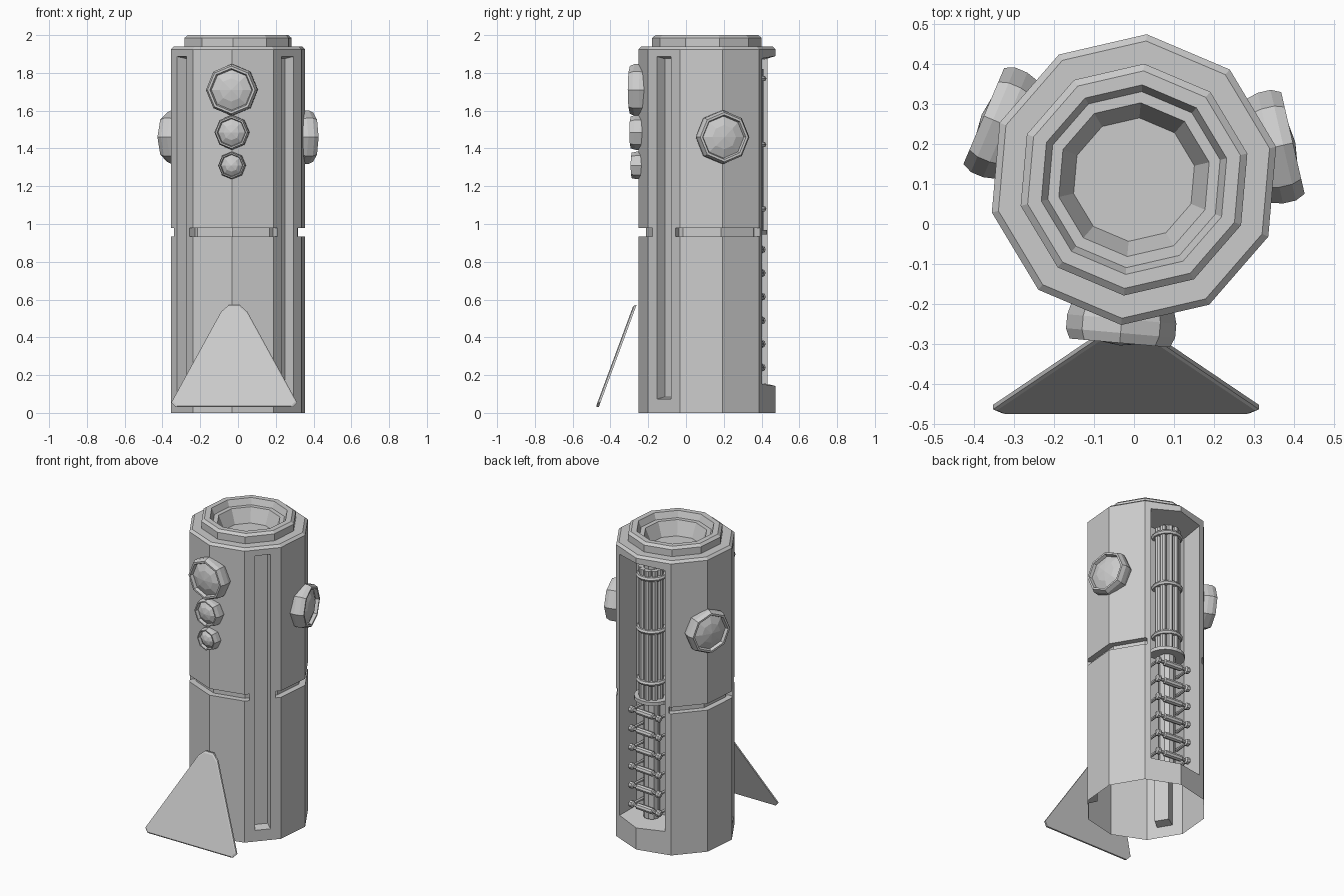
import bpy, bmesh
from math import sin, cos, pi, radians
from mathutils import Matrix, Vector

if "Cube" in bpy.data.objects:
    bpy.data.objects.remove(bpy.data.objects["Cube"])

# The tower is turned five degrees and sits slightly behind the origin
FRAME = Matrix.Translation((0, 0.111, 0)) @ Matrix.Rotation(radians(-5), 4, 'Z')
R = 0.365


def add(name, bm, matrix=None):
    bmesh.ops.recalc_face_normals(bm, faces=bm.faces)
    me = bpy.data.meshes.new(name)
    bm.to_mesh(me)
    bm.free()
    ob = bpy.data.objects.new(name, me)
    ob.matrix_world = FRAME if matrix is None else matrix
    bpy.context.collection.objects.link(ob)
    return ob


def loft(name, rings, matrix=None):
    """Skin equal-length rings of points and cap both ends."""
    bm = bmesh.new()
    vs = [[bm.verts.new(p) for p in ring] for ring in rings]
    n = len(vs[0])
    for a, b in zip(vs, vs[1:]):
        for i in range(n):
            j = (i + 1) % n
            bm.faces.new((a[i], a[j], b[j], b[i]))
    bm.faces.new(vs[0])
    bm.faces.new(vs[-1])
    return add(name, bm, matrix)


def lathe(name, profile, n, start=0.0, matrix=None):
    return loft(name, [[(r * cos(start + 2 * pi * i / n), r * sin(start + 2 * pi * i / n), z)
                        for i in range(n)] for r, z in profile], matrix)


def prism(name, outline, z0, z1):
    return loft(name, [[(x, y, z) for x, y in outline] for z in (z0, z1)])


def decagon(deg, r):
    """Point on a decagon of radius r that has a corner at 90 degrees."""
    off = (deg - 90) % 36 - 18
    d = r * cos(radians(18)) / cos(radians(off))
    return d * cos(radians(deg)), d * sin(radians(deg))


def facing(deg, dist=0.0, z=0.0):
    """Local z points outward at this angle, local x points up."""
    n = Vector((cos(radians(deg)), sin(radians(deg)), 0))
    up = Vector((0, 0, 1))
    m = Matrix((up, n.cross(up), n)).transposed().to_4x4()
    m.translation = n * dist + up * z
    return FRAME @ m


# Ten-sided tower with stepped cap and well
body = lathe("tower_body", [(R, 0), (R, 1.925), (0.348, 1.94), (0.291, 1.94), (0.291, 1.985),
                            (0.273, 2.0), (0.238, 2.0), (0.221, 1.96), (0.193, 1.96), (0.155, 1.87)],
             10, pi / 2)

# Cutters: vertical slots, horizontal grooves, rear bay
cutters = []
for deg in (-36, -144):
    rings = []
    for d, w, z0, z1 in ((0.44, 0.056, 0.055, 1.905), (0.29, 0.044, 0.085, 1.875)):
        rings.append([(z0, -w, d), (z0, w, d), (z1, w, d), (z1, -w, d)])
    cutters.append(loft("slot_cutter", rings, facing(deg)))

side = [-23, -18, 18, 54, 56]
for angles in ([-131, -126, -90, -54, -49], side, [180 - a for a in side]):
    outline = [decagon(a, 0.42) for a in angles] + [decagon(a, 0.325) for a in reversed(angles)]
    cutters.append(prism("groove_cutter", outline, 0.935, 0.978))

rings = []
for y, w, z0, z1 in ((0.5, 0.203, 0.12, 1.92), (0.17, 0.16, 0.175, 1.845)):
    rings.append([(-w, y, z0), (w, y, z0), (w, y, z1), (-w, y, z1)])
cutters.append(loft("bay_cutter", rings))

for c in cutters:
    c.hide_render = True
    mod = body.modifiers.new("cut", 'BOOLEAN')
    mod.operation = 'DIFFERENCE'
    mod.solver = 'EXACT'
    mod.object = c

# Apply the cuts, remove the cutters and open the underside
bpy.context.view_layer.update()
deps = bpy.context.evaluated_depsgraph_get()
mesh = bpy.data.meshes.new_from_object(body.evaluated_get(deps))
body.modifiers.clear()
body.data = mesh
for c in cutters:
    bpy.data.objects.remove(c)
bm = bmesh.new()
bm.from_mesh(mesh)
under = [f for f in bm.faces if all(v.co.z < 1e-4 for v in f.verts)]
bmesh.ops.delete(bm, geom=under, context='FACES')
bm.to_mesh(mesh)
bm.free()


# Octagonal lamps with faceted lenses
def lamp(name, deg, z, r, front):
    lathe(name, [(0.94 * r, 0.32), (r, 0.35), (r, front - 0.025), (0.92 * r, front), (0.83 * r, front),
                 (0.78 * r, front - 0.02), (0.45 * r, front - 0.002), (0.002, front + 0.006)],
          8, 0, facing(deg, 0, z))


for name, z, r, front in (("large", 1.71, 0.137, 0.41), ("medium", 1.485, 0.092, 0.405),
                          ("small", 1.31, 0.073, 0.40)):
    lamp("front_lamp_" + name, -90, z, r, front)
lamp("right_lamp", 18, 1.46, 0.142, 0.408)
lamp("left_lamp", 162, 1.46, 0.142, 0.408)

# Machinery column in the rear bay
CY = 0.22


def at(x, y, z):
    return FRAME @ Matrix.Translation((x, y, z))


lathe("bay_core", [(0.05, 0.17), (0.05, 1.84)], 10, 0, at(0, CY, 0))
for i in range(6):
    a = radians(-5 + 38 * i)
    lathe("bay_pipe", [(0.021, 0.95), (0.021, 1.82)], 8, 0,
          at(0.06 * cos(a), CY + 0.06 * sin(a), 0))
for z in (1.08, 1.42, 1.77):
    lathe("pipe_clamp", [(0.07, z - 0.013), (0.089, z - 0.013), (0.096, z),
                         (0.089, z + 0.013), (0.07, z + 0.013)], 16, 0, at(0, CY, 0))
half_disc = [(0.115 * cos(pi * i / 10), 0.21 + 0.11 * sin(pi * i / 10)) for i in range(11)]
prism("bay_shelf", half_disc + [(-0.115, 0.165), (0.115, 0.165)], 0.945, 0.968)

# Row of cross rods with fat middles and knob ends
rod = [(0.012, 0.123), (0.022, 0.115), (0.022, 0.095), (0.011, 0.088), (0.011, 0.065),
       (0.02, 0.06), (0.02, 0.0)]
rod_profile = [(r, -x) for r, x in rod] + [(r, x) for r, x in reversed(rod[:-1])]
for i in range(6):
    z = 0.865 - 0.125 * i
    lathe("cross_rod", rod_profile, 8, 0, at(0, 0.28, z) @ Matrix.Rotation(pi / 2, 4, 'Y'))
    for s in (-1, 1):
        lathe("rod_bracket", [(0.01, 0.165), (0.01, 0.28)], 6, 0, facing(90, 0, z) @
              Matrix.Translation((0, s * 0.105, 0)))

# Tilted triangular front plate with clipped corners
half = [(0.31, 0.03), (0.333, 0.055), (0.07, 0.535), (0.03, 0.57)]
outline = half + [(-x, z) for x, z in reversed(half)]
rings = []
for s, off in ((0.97, -0.009), (1, -0.004), (1, 0.007)):
    ring = []
    for x, z in outline:
        zz = 0.25 + (z - 0.25) * s
        ring.append((-0.02 + x * s, -0.469 + (zz - 0.03) * 0.37 + off, zz))
    rings.append(ring)
loft("front_plate", rings, Matrix.Identity(4))
